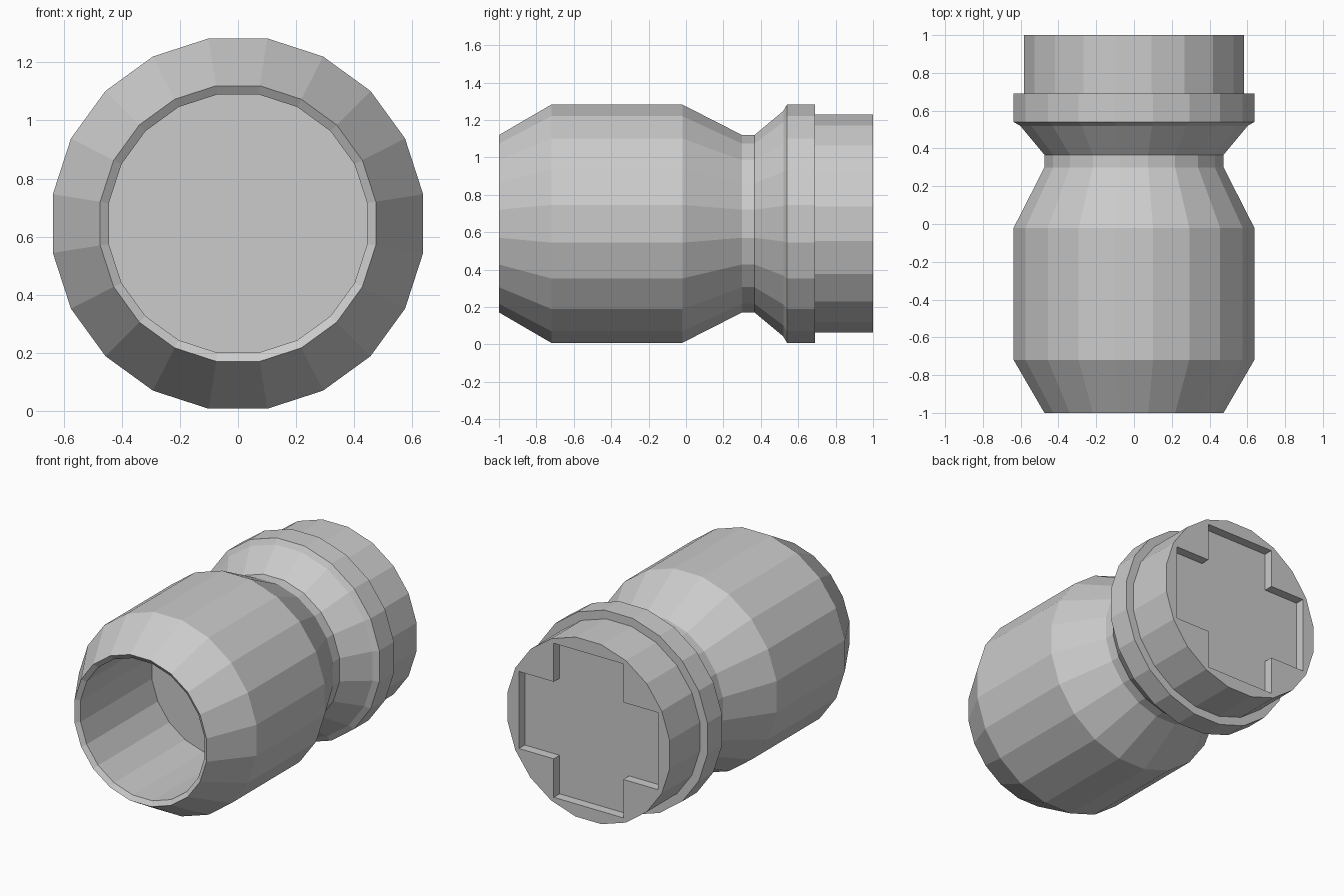
import bpy, bmesh, math

SIDES = 20
AXIS_Z = 0.645

old = bpy.data.objects.get("Cube")
if old:
    bpy.data.objects.remove(old, do_unlink=True)

grey = bpy.data.materials.new("light_grey")
grey.use_nodes = True
grey.diffuse_color = (0.6, 0.6, 0.6, 1)
grey.node_tree.nodes["Principled BSDF"].inputs["Base Color"].default_value = (0.6, 0.6, 0.6, 1)


def lathe(name, profile, sides=SIDES):
    """Turn (y, radius) points around the long axis and cap both ends."""
    bm = bmesh.new()
    rings = []
    for y, r in profile:
        ring = []
        for i in range(sides):
            a = 2 * math.pi * (i + 0.5) / sides
            ring.append(bm.verts.new((r * math.cos(a), y, AXIS_Z + r * math.sin(a))))
        rings.append(ring)
    for a, b in zip(rings, rings[1:]):
        for i in range(sides):
            j = (i + 1) % sides
            bm.faces.new((a[i], a[j], b[j], b[i]))
    bm.faces.new(rings[0])
    bm.faces.new(rings[-1])
    bmesh.ops.recalc_face_normals(bm, faces=bm.faces)
    mesh = bpy.data.meshes.new(name)
    bm.to_mesh(mesh)
    bm.free()
    mesh.materials.append(grey)
    obj = bpy.data.objects.new(name, mesh)
    bpy.context.collection.objects.link(obj)
    return obj


# Hollow barrel: floor, inner wall, rim, outer wall, neck
lathe("barrel_body", [
    (-0.25, 0.45), (-0.98, 0.45), (-1.0, 0.48), (-0.72, 0.645),
    (-0.02, 0.645), (0.3, 0.48), (0.38, 0.48)])

# Flared collar with a raised band
lathe("collar", [(0.36, 0.475), (0.52, 0.61), (0.54, 0.645), (0.69, 0.645)])

# Rear cap
cap = lathe("rear_cap", [(0.68, 0.59), (1.0, 0.59)])

# Shallow cross-shaped recess in the rear cap
for width, height in ((1.0, 0.5), (0.5, 1.0)):
    bpy.ops.mesh.primitive_cube_add(size=1, location=(0, 1.0, AXIS_Z))
    cutter = bpy.context.object
    cutter.name = "recess_cutter"
    cutter.scale = (width, 0.12, height)
    cutter.hide_render = True
    bpy.context.view_layer.update()
    cut = cap.modifiers.new("recess", "BOOLEAN")
    cut.operation = "DIFFERENCE"
    cut.solver = "EXACT"
    cut.object = cutter
    bpy.context.view_layer.objects.active = cap
    bpy.ops.object.modifier_apply(modifier=cut.name)
    bpy.data.objects.remove(cutter, do_unlink=True)
